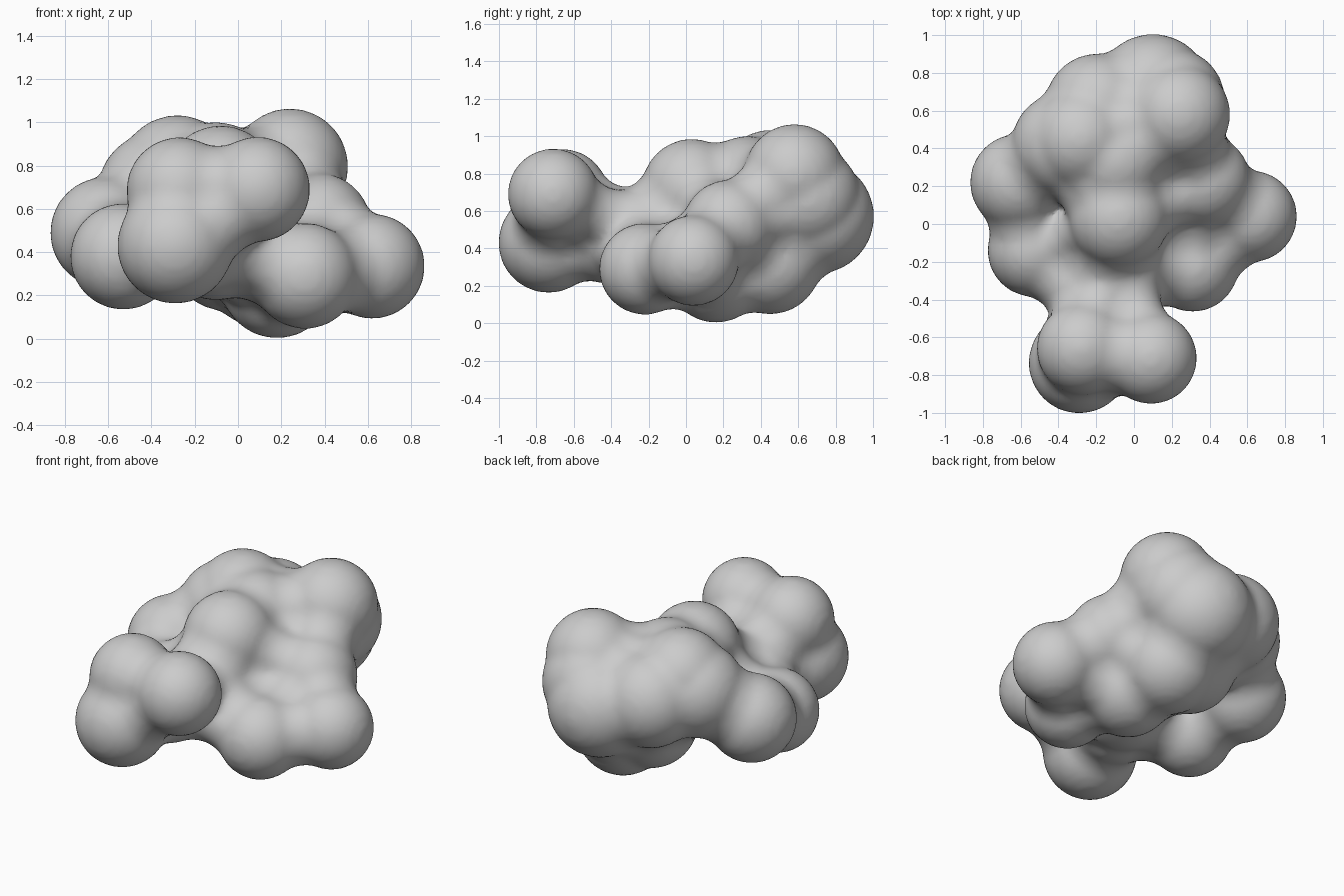
import bpy
import bmesh
from itertools import combinations
from math import sqrt
from mathutils import Vector

if "Cube" in bpy.data.objects:
    bpy.data.objects.remove(bpy.data.objects["Cube"])

# Lobes of the blob: x, y, z, radius
lobes = [
    (-0.29, -0.735, 0.43, 0.265),   # front low
    (-0.27, -0.66, 0.685, 0.243),   # front top
    (0.09, -0.71, 0.69, 0.24),      # front right
    (-0.20, -0.40, 0.46, 0.25),     # neck
    (-0.10, -0.20, 0.46, 0.28),     # chest
    (-0.53, -0.14, 0.38, 0.243),    # left front
    (-0.61, 0.22, 0.49, 0.255),     # left
    (0.31, -0.22, 0.29, 0.242),     # right front
    (0.62, 0.04, 0.335, 0.24),      # right
    (0.37, 0.23, 0.52, 0.243),      # right middle
    (0.02, 0.12, 0.45, 0.28),       # core
    (0.18, 0.16, 0.265, 0.26),      # bottom
    (0.12, 0.45, 0.32, 0.27),       # bottom back
    (-0.05, 0.42, 0.40, 0.27),      # bottom left
    (-0.08, 0.03, 0.72, 0.262),     # top front
    (-0.10, 0.33, 0.735, 0.263),    # top middle
    (-0.37, 0.42, 0.68, 0.275),     # top left
    (-0.28, 0.45, 0.76, 0.27),      # crown
    (-0.19, 0.62, 0.65, 0.28),      # back left
    (0.24, 0.58, 0.795, 0.266),     # back right
    (0.20, 0.65, 0.67, 0.28),       # back shoulder
    (0.10, 0.70, 0.57, 0.303),      # back
]
PROBE = 0.21    # radius of the concave fillets between lobes
REACH = 0.595   # lobes further apart than this are not joined

lobes = [(Vector(l[:3]), l[3]) for l in lobes]


def ball_template(level):
    bm = bmesh.new()
    bmesh.ops.create_icosphere(bm, subdivisions=level, radius=1.0)
    data = ([v.co.copy() for v in bm.verts],
            [[v.index for v in f.verts] for f in bm.faces])
    bm.free()
    return data


fine, coarse = ball_template(4), ball_template(3)
verts, faces = [], []


def add_ball(center, radius, template):
    base = len(verts)
    verts.extend(center + co * radius for co in template[0])
    faces.extend([i + base for i in f] for f in template[1])


def add_filler(center, radius):
    # Skip fillers already swallowed by a lobe
    if radius > 0.05 and all((center - c).length + radius > r + 0.003
                             for c, r in lobes):
        add_ball(center, radius, coarse)


for c, r in lobes:
    add_ball(c, r, fine)

# Saddle fillets between pairs of lobes
for (a, ra), (b, rb) in combinations(lobes, 2):
    d = (b - a).length
    if d > REACH:
        continue
    ra, rb = ra + PROBE, rb + PROBE
    x = (d * d + ra * ra - rb * rb) / (2 * d)
    h2 = ra * ra - x * x
    for t in (0.2, 0.35, 0.5, 0.65, 0.8):
        add_filler(a.lerp(b, t), sqrt(max(h2, 0) + (t * d - x) ** 2) - PROBE)

# Dished fillets between triples of lobes
weights = [(1, 1, 1), (2, 1, 1), (1, 2, 1), (1, 1, 2),
           (2, 2, 1), (1, 2, 2), (2, 1, 2)]
for (a, ra), (b, rb), (c, rc) in combinations(lobes, 3):
    if max((a - b).length, (b - c).length, (a - c).length) > REACH:
        continue
    ra, rb, rc = ra + PROBE, rb + PROBE, rc + PROBE
    d = (b - a).length
    ex = (b - a) / d
    i = ex.dot(c - a)
    ey = c - a - ex * i
    j = ey.length
    if j < 0.06:
        continue
    ey /= j
    x = (ra * ra - rb * rb + d * d) / (2 * d)
    y = (ra * ra - rc * rc + i * i + j * j - 2 * i * x) / (2 * j)
    h2 = ra * ra - x * x - y * y
    if h2 <= 0:
        continue
    probe = a + ex * x + ey * y + ex.cross(ey) * sqrt(h2)
    for u, v, w in weights:
        p = (a * u + b * v + c * w) / (u + v + w)
        add_filler(p, (p - probe).length - PROBE)

mesh = bpy.data.meshes.new("lobed_surface")
mesh.from_pydata(verts, [], faces)
blob = bpy.data.objects.new("lobed_surface", mesh)
bpy.context.collection.objects.link(blob)
bpy.context.view_layer.objects.active = blob
blob.select_set(True)

# Fuse into one skin and soften the creases
fuse = blob.modifiers.new("fuse", 'REMESH')
fuse.mode = 'VOXEL'
fuse.voxel_size = 0.025
soften = blob.modifiers.new("soften", 'SMOOTH')
soften.factor = 0.5
soften.iterations = 4
# Restore the size lost by smoothing
swell = blob.modifiers.new("swell", 'DISPLACE')
swell.mid_level = 0.0
swell.strength = 0.003
for name in ("fuse", "soften", "swell"):
    bpy.ops.object.modifier_apply(modifier=name)
bpy.ops.object.shade_smooth()
